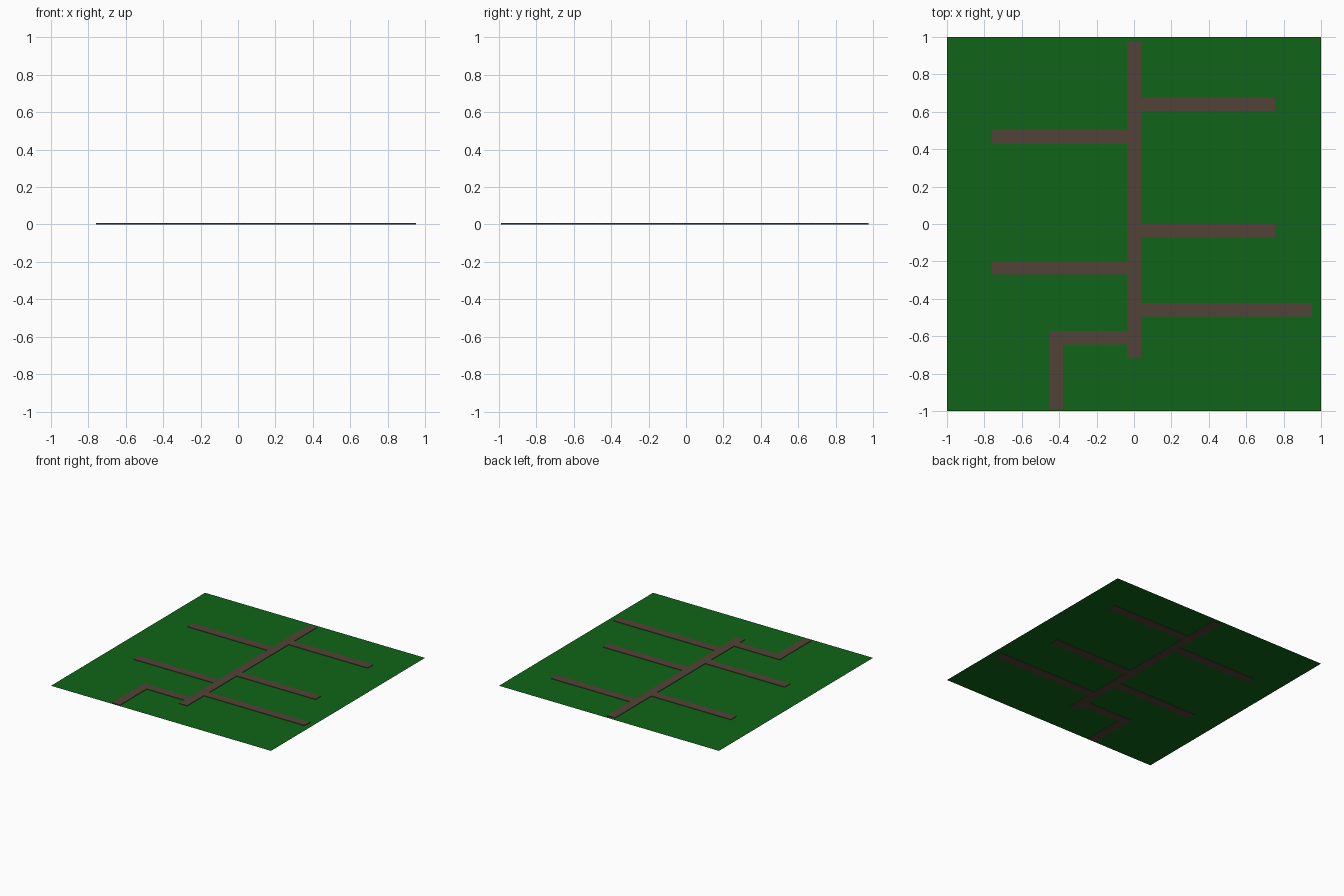
import bpy

if "Cube" in bpy.data.objects:
    bpy.data.objects.remove(bpy.data.objects["Cube"])

T = 0.008          # path thickness
W = 0.072          # path width


def material(name, rgb):
    m = bpy.data.materials.new(name)
    m.diffuse_color = (*rgb, 1)
    m.use_nodes = True
    m.node_tree.nodes["Principled BSDF"].inputs["Base Color"].default_value = m.diffuse_color
    return m


GRASS = material("grass_green", (0.005, 0.13, 0.009))
EARTH = material("earth_brown", (0.085, 0.055, 0.038))


def slab(name, x0, x1, y0, y1):
    bpy.ops.mesh.primitive_cube_add(size=1, location=((x0 + x1) / 2, (y0 + y1) / 2, T / 2))
    ob = bpy.context.object
    ob.name = name
    ob.scale = (x1 - x0, y1 - y0, T)
    ob.data.materials.append(EARTH)
    return ob


# flat lawn, with the paths set halfway through it
bpy.ops.mesh.primitive_plane_add(size=2, location=(0, 0, T / 2))
lawn = bpy.context.object
lawn.name = "lawn"
lawn.data.materials.append(GRASS)

# central path
H = 0.037
slab("main_path", -H, H, -0.712, 0.975)

# side paths: outer end x, centre y
for i, (end, y) in enumerate([(0.755, 0.64), (-0.76, 0.467), (0.755, -0.035),
                              (-0.76, -0.233), (0.953, -0.459), (-0.452, -0.607)]):
    a, b = (H, end) if end > 0 else (end, -H)
    slab(f"side_path_{i + 1}", a, b, y - W / 2, y + W / 2)

# path turning off to the front edge
slab("entrance_path", -0.452, -0.38, -0.99, -0.643)
